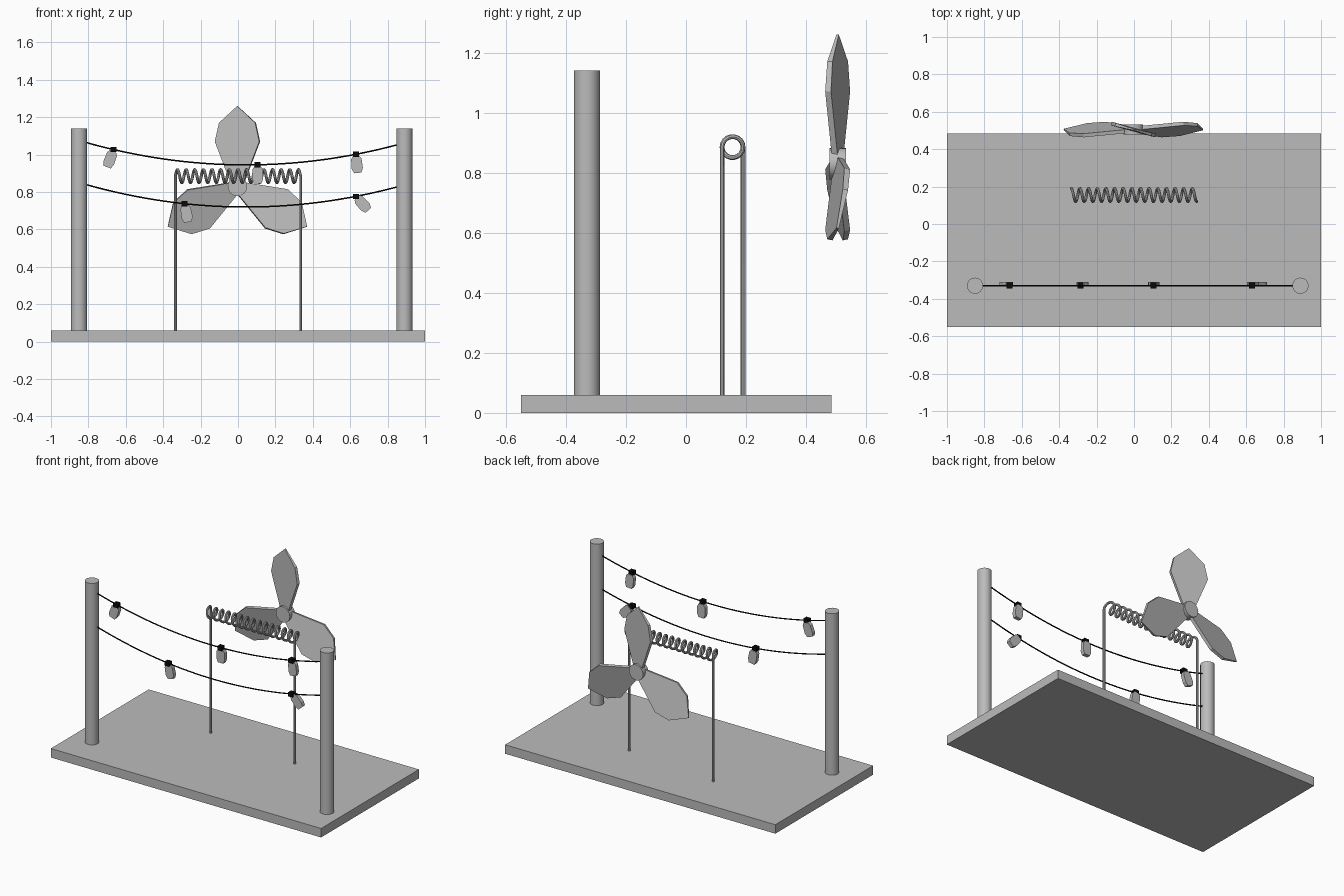
import bpy, bmesh, math
from mathutils import Matrix, Vector

cube = bpy.data.objects.get("Cube")
if cube:
    bpy.data.objects.remove(cube, do_unlink=True)


def material(name, value):
    mat = bpy.data.materials.new(name)
    mat.use_nodes = True
    color = (value, value, value, 1)
    mat.diffuse_color = color
    mat.node_tree.nodes["Principled BSDF"].inputs["Base Color"].default_value = color
    return mat


GREY = material("plain grey", 0.5)
BLACK = material("black", 0.003)


def make(name, bm, mat, smooth=False):
    bmesh.ops.recalc_face_normals(bm, faces=bm.faces)
    mesh = bpy.data.meshes.new(name)
    bm.to_mesh(mesh)
    bm.free()
    mesh.materials.append(mat)
    obj = bpy.data.objects.new(name, mesh)
    bpy.context.collection.objects.link(obj)
    if smooth:
        shade(obj)
    return obj


def shade(obj):
    bpy.ops.object.select_all(action='DESELECT')
    obj.select_set(True)
    bpy.context.view_layer.objects.active = obj
    bpy.ops.object.shade_smooth_by_angle(angle=math.radians(35))


def box(name, center, size, mat):
    bm = bmesh.new()
    bmesh.ops.create_cube(bm, size=1)
    bmesh.ops.scale(bm, vec=size, verts=bm.verts)
    bmesh.ops.translate(bm, vec=center, verts=bm.verts)
    return make(name, bm, mat)


def cylinder(name, center, radius, depth, mat, turn=Matrix(), sides=32):
    bm = bmesh.new()
    bmesh.ops.create_cone(bm, cap_ends=True, segments=sides, radius1=radius,
                          radius2=radius, depth=depth,
                          matrix=Matrix.Translation(center) @ turn)
    return make(name, bm, mat, smooth=True)


def tube(name, points, radius, mat):
    curve = bpy.data.curves.new(name, 'CURVE')
    curve.dimensions = '3D'
    curve.bevel_depth = radius
    curve.bevel_resolution = 2
    curve.use_fill_caps = True
    spline = curve.splines.new('POLY')
    spline.points.add(len(points) - 1)
    for p, co in zip(spline.points, points):
        p.co = (*co, 1)
    curve.materials.append(mat)
    obj = bpy.data.objects.new(name, curve)
    bpy.context.collection.objects.link(obj)
    bpy.ops.object.select_all(action='DESELECT')
    obj.select_set(True)
    bpy.context.view_layer.objects.active = obj
    bpy.ops.object.convert(target='MESH')
    shade(bpy.context.view_layer.objects.active)


def plate(outline, bm, matrix):
    """Closed plate from (x, z, half thickness) points, lying in the xz plane."""
    front = [bm.verts.new(matrix @ Vector((x, -t, z))) for x, z, t in outline]
    back = [bm.verts.new(matrix @ Vector((x, t, z))) for x, z, t in outline]
    bm.faces.new(front)
    bm.faces.new(back[::-1])
    n = len(outline)
    for i in range(n):
        j = (i + 1) % n
        bm.faces.new((front[i], back[i], back[j], front[j]))


# Base and posts
LINE_Y = -0.33
box("base", (0, -0.033, 0.03), (2, 1.034, 0.06), GREY)
for side, x in (("right", -0.85), ("left", 0.89)):
    cylinder(side + "_post", (x, LINE_Y, 0.6), 0.043, 1.08, GREY)

# Sagging wires between the posts
MID, HALF = 0.02, 0.83


def sag(x, low):
    u = (x - MID) / HALF
    return low + 0.113 * u * u - 0.006 * u


LOW = {"upper": 0.945, "lower": 0.72}
for name, low in LOW.items():
    xs = [MID + HALF * 1.01 * (i / 16 - 1) for i in range(33)]
    tube(name + "_wire", [(x, LINE_Y, sag(x, low)) for x in xs], 0.004, BLACK)

# Lamps: wire, position along it, tilt in degrees
lamps = (("upper", -0.665, 20), ("upper", 0.105, 0), ("upper", 0.63, -6),
         ("lower", -0.285, -10), ("lower", 0.63, -42))
for i, (wire, x, tilt) in enumerate(lamps, 1):
    z = sag(x, LOW[wire])
    box(f"lamp_socket_{i}", (x, LINE_Y, z), (0.032, 0.032, 0.028), BLACK)
    side = [(0.018, -0.01), (0.028, -0.025), (0.03, -0.075), (0.02, -0.1)]
    outline = [(px, pz, 0.013) for px, pz in side]
    outline += [(-px, pz, 0.013) for px, pz in side[::-1]]
    bm = bmesh.new()
    plate(outline, bm, Matrix.Translation((x, LINE_Y + 0.008, z))
          @ Matrix.Rotation(math.radians(tilt), 4, 'Y'))
    make(f"lamp_bulb_{i}", bm, GREY)

# Coil with its two legs, bent from one rod
COIL_Y, COIL_Z, COIL_R, COIL_X = 0.155, 0.885, 0.035, 0.335
TURNS, STEPS = 14.5, 18
count = int(TURNS * STEPS)
rod = [(-COIL_X, COIL_Y + COIL_R, 0.055)]
for i in range(count + 1):
    a = math.tau * i / STEPS
    rod.append((COIL_X * (2 * i / count - 1), COIL_Y + COIL_R * math.cos(a),
                COIL_Z + COIL_R * math.sin(a)))
rod.append((COIL_X, COIL_Y - COIL_R, 0.055))
tube("coil_and_legs", rod, 0.008, GREY)

# Propeller: hub and three pitched blades
HUB = Vector((-0.003, 0.505, 0.83))
cylinder("propeller_hub", HUB, 0.052, 0.055, GREY,
         Matrix.Rotation(math.pi / 2, 4, 'X'), sides=24)
edge = [(0.04, 0.03, 0.01), (0.123, 0.24, 0.01), (0.1, 0.34, 0.009)]
blade = edge + [(0, 0.43, 0.004)] + [(-x, z, t) for x, z, t in edge[::-1]]
for i in range(3):
    bm = bmesh.new()
    plate(blade, bm, Matrix.Translation(HUB)
          @ Matrix.Rotation(math.tau * i / 3, 4, 'Y')
          @ Matrix.Rotation(math.radians(-15), 4, 'Z'))
    make(f"propeller_blade_{i + 1}", bm, GREY)
